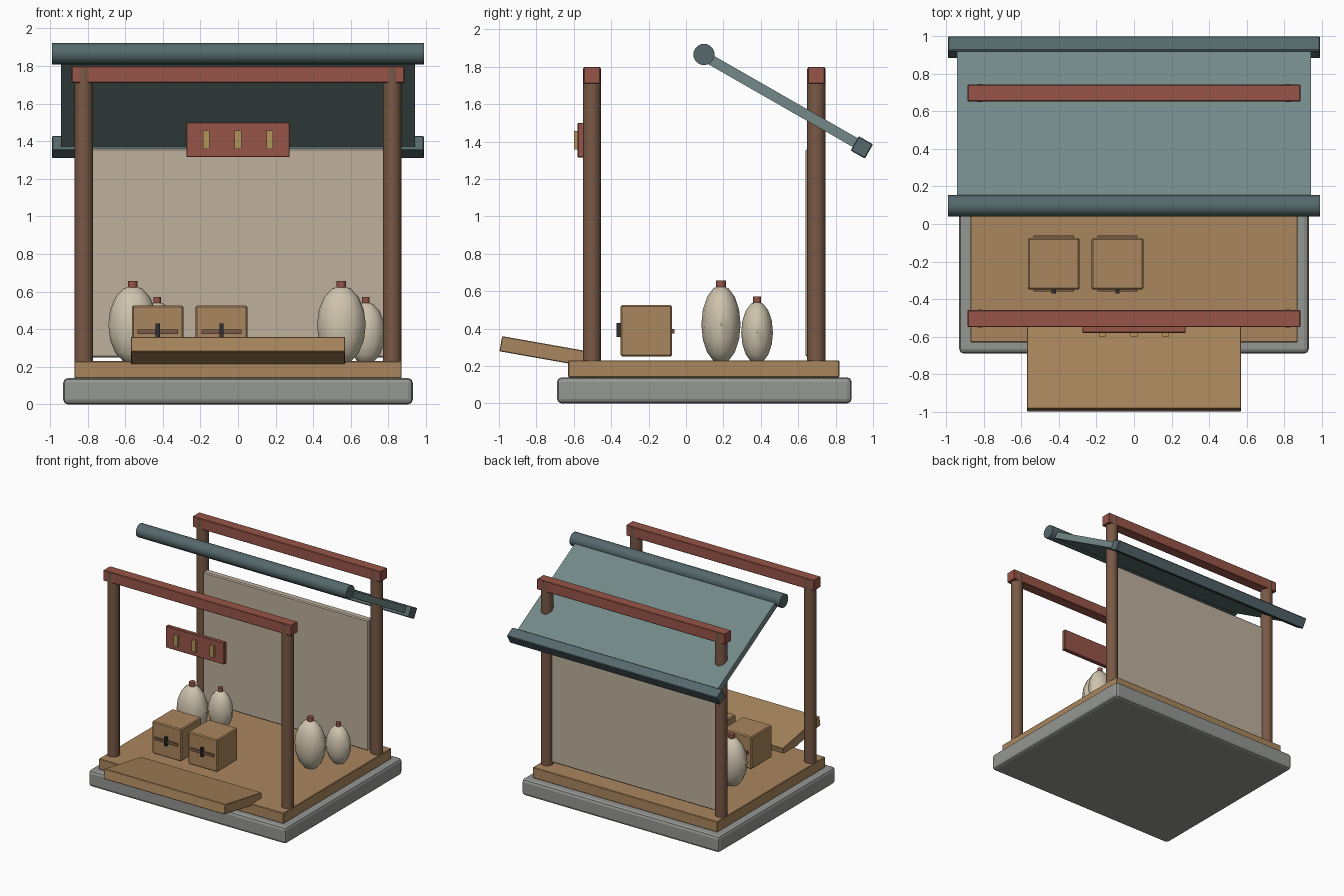
import bpy
from math import radians, cos, sin

if "Cube" in bpy.data.objects:
    bpy.data.objects.remove(bpy.data.objects["Cube"])


def mat(name, r, g, b):
    m = bpy.data.materials.new(name)
    m.diffuse_color = (r, g, b, 1)
    m.use_nodes = True
    m.node_tree.nodes["Principled BSDF"].inputs["Base Color"].default_value = m.diffuse_color
    return m


STONE = mat("stone", 0.30, 0.31, 0.29)
WOOD = mat("light_wood", 0.40, 0.24, 0.11)
POST = mat("post_wood", 0.19, 0.10, 0.06)
RED = mat("red_paint", 0.31, 0.09, 0.065)
CLOTH = mat("cloth", 0.52, 0.44, 0.34)
ROOF = mat("roof_tile", 0.17, 0.25, 0.25)
TRIM = mat("roof_trim", 0.09, 0.14, 0.15)
CLAY = mat("clay", 0.62, 0.55, 0.42)
BRASS = mat("brass", 0.45, 0.30, 0.10)
IRON = mat("iron", 0.03, 0.03, 0.035)


def finish(o, name, m, bevel=0.0, seg=1):
    o.name = name
    o.data.materials.append(m)
    if bevel:
        b = o.modifiers.new("bevel", 'BEVEL')
        b.width, b.segments = bevel, seg
    return o


def box(name, c, size, m, bevel=0.0, rx=0.0, seg=1):
    bpy.ops.mesh.primitive_cube_add(size=1, location=c)
    o = bpy.context.object
    o.scale = size
    bpy.ops.object.transform_apply(location=False, rotation=False, scale=True)
    o.rotation_euler.x = rx
    return finish(o, name, m, bevel, seg)


def cyl(name, c, r, h, m, n=12, rot=(0, 0, 0)):
    bpy.ops.mesh.primitive_cylinder_add(vertices=n, radius=r, depth=h, location=c, rotation=rot)
    bpy.ops.object.shade_smooth_by_angle(angle=radians(40))
    return finish(bpy.context.object, name, m)


# base and floor
box("stone_base", (0, 0.098, 0.07), (1.86, 1.575, 0.14), STONE, 0.025, seg=2)
box("wood_floor", (0, 0.095, 0.185), (1.74, 1.45, 0.09), WOOD, 0.004)

# posts with a cross beam over each pair
for label, y in (("front", -0.503), ("back", 0.697)):
    for side, x in (("left", -0.82), ("right", 0.82)):
        cyl(f"{label}_{side}_post", (x, y, 0.897), 0.049, 1.79, POST, 16)
    box(f"{label}_beam", (0, y, 1.755), (1.77, 0.09, 0.09), RED, 0.004)

# back wall
box("back_wall", (0, 0.67, 0.805), (1.56, 0.06, 1.11), CLOTH, 0.008)

# sloped roof of four panels, ridge pole and eave bar
A = radians(29.8)
ry, rz, length = 0.096, 1.858, 0.965
for i in range(4):
    t = (i + 0.5) * length / 4
    box(f"roof_panel_{i + 1}", (0, ry + t * cos(A), rz - t * sin(A)),
        (1.885, length / 4 + 0.002, 0.054), ROOF, rx=-A)
cyl("ridge_pole", (0, ry, 1.866), 0.057, 1.98, TRIM, 20, (0, radians(90), 0))
box("eave_bar", (0, 0.94, 1.369), (1.98, 0.088, 0.088), TRIM, 0.005, -A)

# tilted counter shelf
box("counter_shelf", (0, -0.744, 0.276), (1.14, 0.5, 0.082), WOOD, 0.004, -radians(10))

# hanging sign with three tags
box("sign_board", (0, -0.562, 1.408), (0.55, 0.035, 0.185), RED, 0.004)
for i in (-1, 0, 1):
    box(f"sign_tag_{i + 2}", (i * 0.169, -0.586, 1.407), (0.036, 0.024, 0.098), BRASS)

# crates with a cross bar and latch
for i, x in enumerate((-0.427, -0.088)):
    box(f"crate_{i + 1}", (x, -0.212, 0.388), (0.275, 0.275, 0.275), WOOD, 0.008)
    box(f"crate_bar_{i + 1}", (x, -0.21, 0.387), (0.215, 0.298, 0.024), POST)
    box(f"crate_latch_{i + 1}", (x, -0.36, 0.393), (0.022, 0.022, 0.075), IRON)

# clay jars, a large and a small one on each side
for i, (x, y, rx, ry2, rz2) in enumerate((
        (-0.56, 0.187, 0.13, 0.105, 0.21), (0.55, 0.187, 0.13, 0.105, 0.21),
        (-0.43, 0.38, 0.103, 0.085, 0.167), (0.68, 0.38, 0.103, 0.085, 0.167))):
    zc = 0.212 + rz2
    bpy.ops.mesh.primitive_uv_sphere_add(segments=12, ring_count=8, radius=1, location=(x, y, zc))
    o = bpy.context.object
    o.scale = (rx, ry2, rz2)
    bpy.ops.object.transform_apply(location=False, rotation=False, scale=True)
    bpy.ops.object.shade_smooth_by_angle(angle=radians(35))
    finish(o, f"jar_{i + 1}", CLAY)
    cyl(f"jar_stopper_{i + 1}", (x, y, zc + rz2 + 0.008), 0.2 * rx, 0.034, RED, 10)
